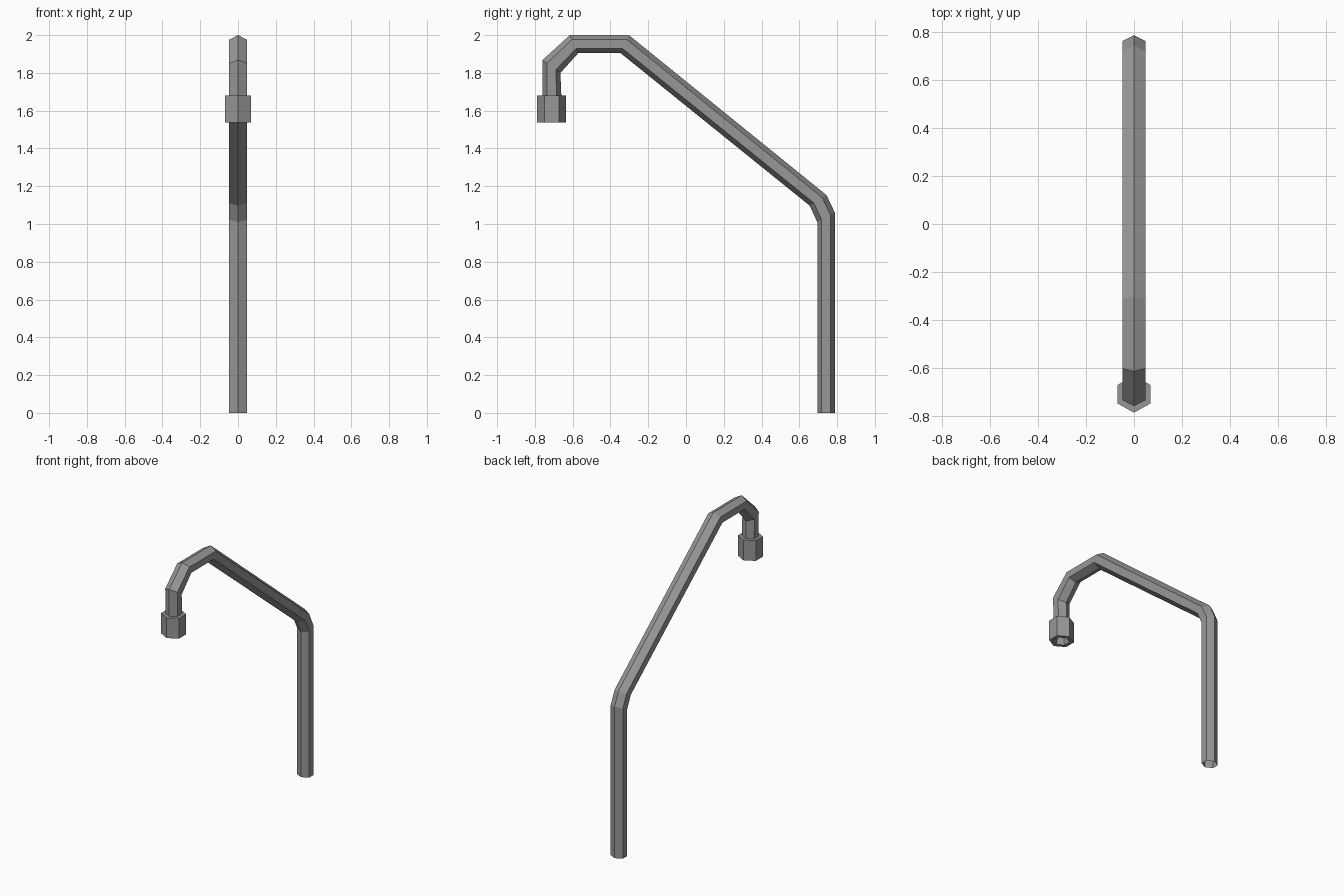
import bpy, bmesh

if "Cube" in bpy.data.objects:
    bpy.data.objects.remove(bpy.data.objects["Cube"])

# Dark grey metal
metal = bpy.data.materials.new("dark_grey")
metal.diffuse_color = (0.31, 0.31, 0.31, 1)
metal.use_nodes = True
metal.node_tree.nodes["Principled BSDF"].inputs["Base Color"].default_value = metal.diffuse_color


def hex_ring(outer, inner, hx):
    """Hexagon spanning two (y, z) points, with half-width hx along x."""
    def at(t):
        return [outer[i] + (inner[i] - outer[i]) * t for i in (0, 1)]
    return [(x, *at(t)) for x, t in
            ((0, 0), (hx, .25), (hx, .75), (0, 1), (-hx, .75), (-hx, .25))]


def skin(name, rings, cap_end=False):
    """Join successive hexagon rings with flat quads."""
    bm = bmesh.new()
    loops = [[bm.verts.new(p) for p in r] for r in rings]
    for a, b in zip(loops, loops[1:]):
        for i in range(6):
            j = (i + 1) % 6
            bm.faces.new((a[i], a[j], b[j], b[i]))
    if cap_end:
        bm.faces.new(loops[-1])
    bmesh.ops.recalc_face_normals(bm, faces=bm.faces)
    mesh = bpy.data.meshes.new(name)
    bm.to_mesh(mesh)
    bm.free()
    mesh.materials.append(metal)
    obj = bpy.data.objects.new(name, mesh)
    bpy.context.collection.objects.link(obj)
    return obj


# Bent pipe: outer and inner bend points, from the foot to the head
bends = [
    ((0.788, 0.0), (0.695, 0.0)),
    ((0.788, 1.06), (0.695, 1.01)),
    ((0.744, 1.153), (0.655, 1.097)),
    ((-0.302, 2.0), (-0.347, 1.905)),
    ((-0.615, 2.0), (-0.57, 1.905)),
    ((-0.76, 1.868), (-0.665, 1.80)),
    ((-0.76, 1.68), (-0.66, 1.68)),
]
skin("pipe", [hex_ring(o, i, 0.047) for o, i in bends])

# Outlet head: collar, outer wall, bottom rim and recess
cy = -0.711
profile = [(1.68, 0.047, 0.049), (1.68, 0.069, 0.077), (1.538, 0.069, 0.077),
           (1.538, 0.045, 0.049), (1.60, 0.03, 0.033)]
skin("outlet_head",
     [hex_ring((cy - ry, z), (cy + ry, z), hx) for z, hx, ry in profile],
     cap_end=True)
